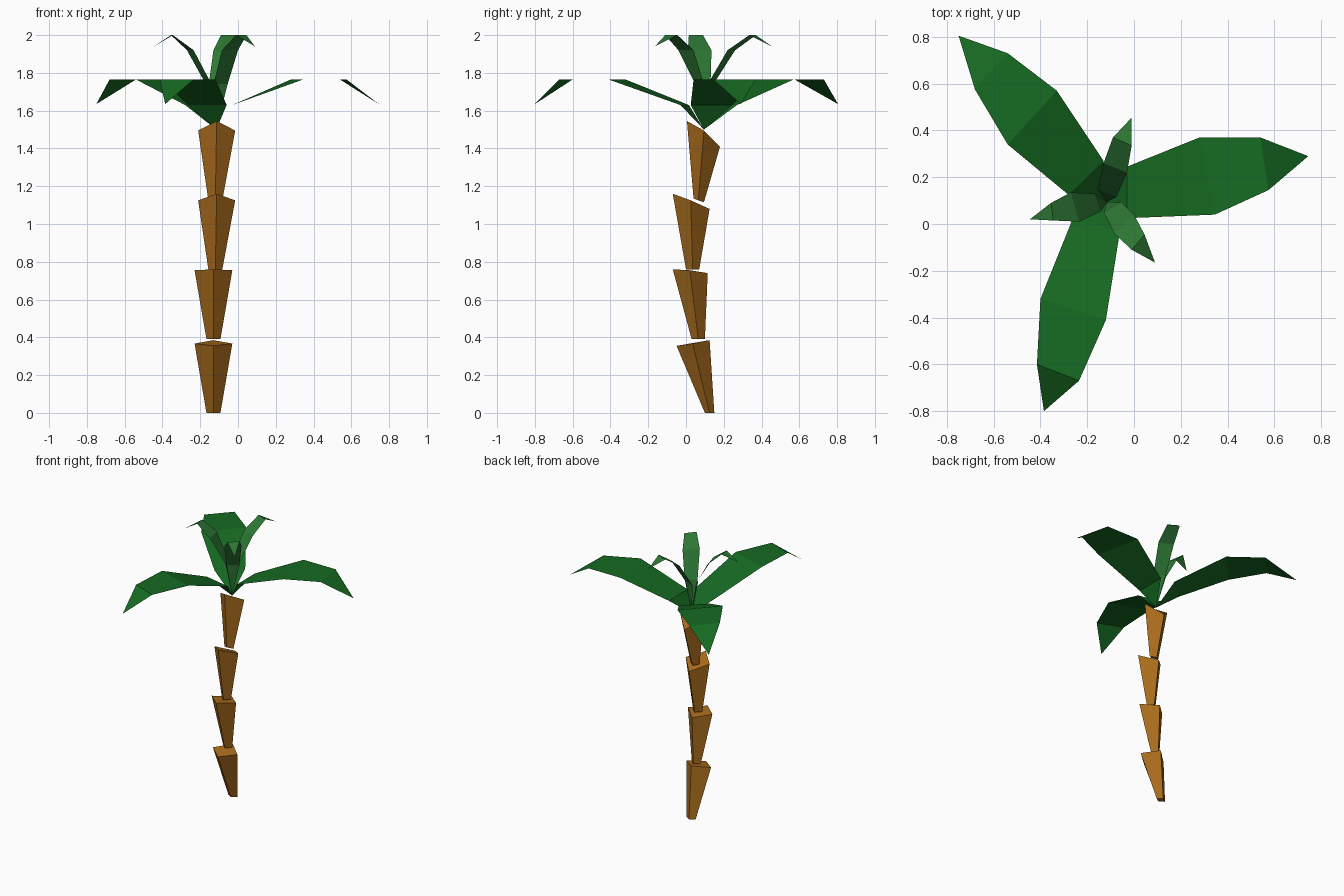
import bpy


def material(name, color):
    m = bpy.data.materials.new(name)
    m.diffuse_color = (*color, 1)
    return m


BARK = material("bark", (0.40, 0.15, 0.012))
GREEN = material("leaf_green", (0.008, 0.145, 0.016))
LIGHT = material("young_leaf_green", (0.027, 0.19, 0.036))


def add_mesh(name, verts, faces, mat):
    me = bpy.data.meshes.new(name)
    me.from_pydata(verts, [], faces)
    me.materials.append(mat)
    ob = bpy.data.objects.new(name, me)
    bpy.context.collection.objects.link(ob)


def diamond(cx, rx, front, side, back):
    """Four-cornered ring; front, side and back are (y, z)."""
    return [(cx, *front), (cx + rx, *side), (cx, *back), (cx - rx, *side)]


def trunk_segment(name, bottom, top):
    faces = [(i, (i + 1) % 4, (i + 1) % 4 + 4, i + 4) for i in range(4)]
    add_mesh(name, diamond(*bottom) + diamond(*top),
             faces + [(3, 2, 1, 0), (4, 5, 6, 7)], BARK)


def leaf(name, pairs, tip, heights, mat):
    """Thin sheet from the crown point through left/right pairs to a tip."""
    verts = [(-0.115, 0.095, 1.50)]
    for (lx, ly, rx, ry), z in zip(pairs, heights):
        verts += [(lx, ly, z), (rx, ry, z)]
    verts.append((*tip, heights[-1]))
    faces = [(0, 2, 1), (1, 2, 4, 3), (3, 4, 6, 5), (5, 6, 7)]
    add_mesh(name, verts, faces, mat)


# Trunk: four flared, tilted segments
trunk_segment("trunk_segment_1",
              (-0.13, 0.037, (0.10, 0), (0.125, 0), (0.15, 0)),
              (-0.13, 0.10, (-0.05, 0.355), (0.035, 0.367), (0.125, 0.385)))
trunk_segment("trunk_segment_2",
              (-0.13, 0.037, (0.03, 0.39), (0.065, 0.39), (0.10, 0.39)),
              (-0.13, 0.10, (-0.07, 0.76), (0.02, 0.755), (0.115, 0.74)))
trunk_segment("trunk_segment_3",
              (-0.12, 0.037, (0.0, 0.76), (0.035, 0.76), (0.07, 0.76)),
              (-0.113, 0.098, (-0.07, 1.16), (0.025, 1.125), (0.125, 1.08)))
trunk_segment("trunk_segment_4",
              (-0.12, 0.037, (0.04, 1.135), (0.065, 1.125), (0.095, 1.115)),
              (-0.113, 0.098, (0.005, 1.545), (0.095, 1.495), (0.18, 1.41)))

# Large drooping leaves
BIG_Z = (1.63, 1.765, 1.765, 1.635)
leaf("large_leaf_right",
     [(-0.03, 0.245, -0.03, 0.025), (0.28, 0.37, 0.345, 0.04), (0.54, 0.37, 0.575, 0.145)],
     (0.745, 0.29), BIG_Z, GREEN)
leaf("large_leaf_back",
     [(-0.28, 0.125, -0.13, 0.27), (-0.54, 0.34, -0.33, 0.57), (-0.68, 0.575, -0.54, 0.73)],
     (-0.75, 0.805), BIG_Z, GREEN)
leaf("large_leaf_front",
     [(-0.06, -0.03, -0.265, 0.015), (-0.12, -0.41, -0.40, -0.32), (-0.235, -0.67, -0.415, -0.60)],
     (-0.385, -0.80), BIG_Z, GREEN)

# Small upright leaves
SMALL_Z = (1.74, 1.92, 2.0, 1.94)
leaf("small_leaf_back",
     [(-0.155, 0.145, -0.075, 0.115), (-0.13, 0.26, -0.03, 0.22), (-0.09, 0.37, -0.01, 0.335)],
     (-0.01, 0.455), SMALL_Z, LIGHT)
leaf("small_leaf_left",
     [(-0.14, 0.055, -0.17, 0.13), (-0.235, 0.01, -0.27, 0.135), (-0.345, 0.015, -0.355, 0.09)],
     (-0.445, 0.02), SMALL_Z, LIGHT)
leaf("small_leaf_front",
     [(-0.055, 0.095, -0.13, 0.05), (0.0, 0.04, -0.085, -0.04), (0.045, -0.045, -0.01, -0.11)],
     (0.09, -0.165), SMALL_Z, LIGHT)
